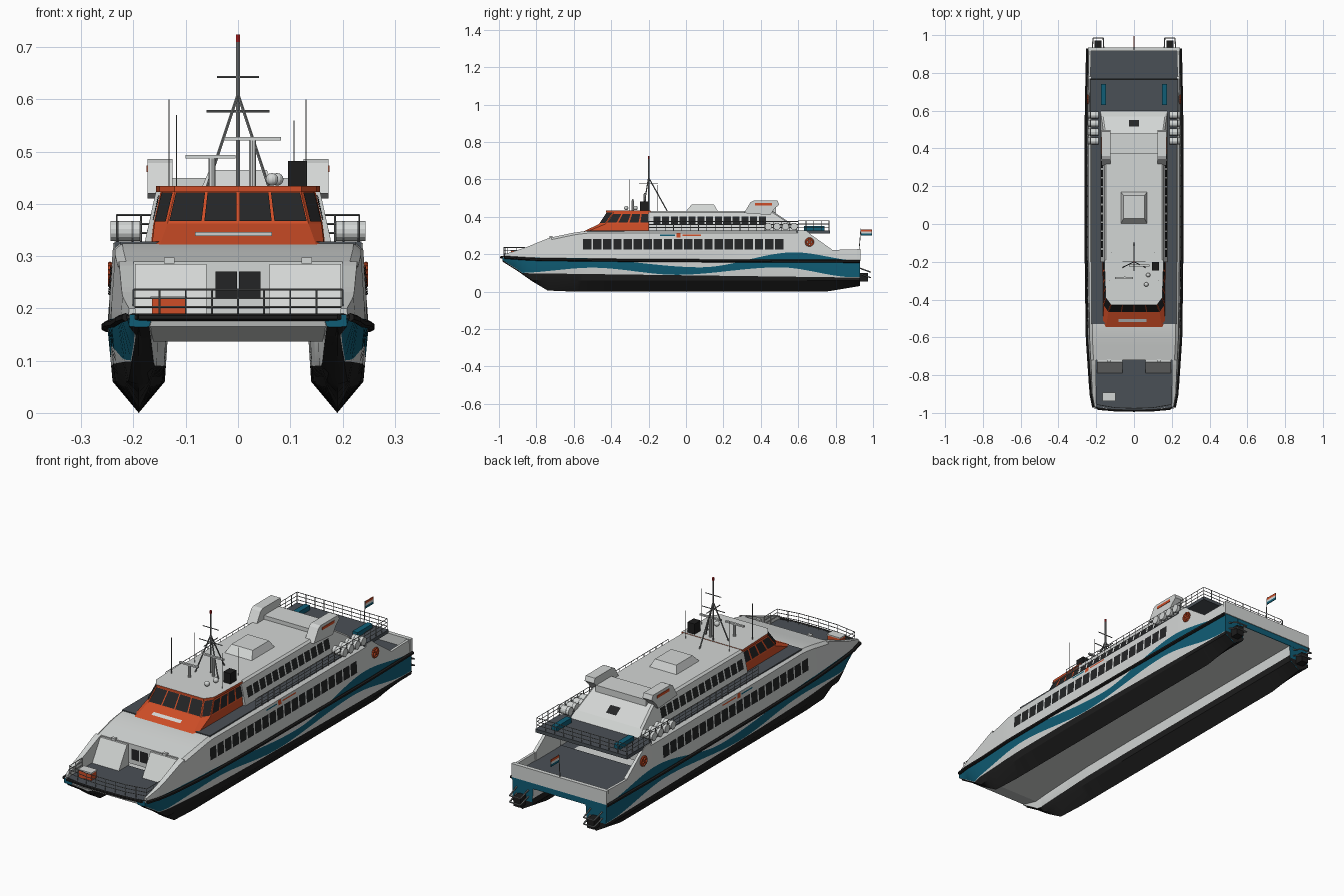
import bpy, bmesh, math
from mathutils import Vector, Matrix

cube = bpy.data.objects.get("Cube")
if cube:
    bpy.data.objects.remove(cube, do_unlink=True)


def colour(name, r, g, b):
    m = bpy.data.materials.new(name)
    m.use_nodes = True
    m.diffuse_color = (r, g, b, 1)
    m.node_tree.nodes["Principled BSDF"].inputs["Base Color"].default_value = (r, g, b, 1)
    return m


WHITE = colour("white paint", .65, .67, .66)
TEAL = colour("teal paint", .005, .11, .18)
ORANGE = colour("orange paint", .62, .075, .02)
BLACK = colour("black rubber", .012, .012, .012)
GLASS = colour("dark glass", .017, .018, .019)
DECK = colour("deck grey", .068, .08, .092)
STEEL = colour("steel grey", .2, .21, .21)
RED = colour("red light", .6, .02, .02)


# ---------- helpers ----------
def make(name, bm, mats, mirror=False, smooth=False, fix=True):
    if fix:
        bmesh.ops.recalc_face_normals(bm, faces=bm.faces)
    me = bpy.data.meshes.new(name)
    bm.to_mesh(me)
    bm.free()
    for m in mats:
        me.materials.append(m)
    if smooth:
        me.shade_smooth()
        me.set_sharp_from_angle(angle=math.radians(25))
    ob = bpy.data.objects.new(name, me)
    bpy.context.scene.collection.objects.link(ob)
    if mirror:
        ob.modifiers.new("mirror", "MIRROR").use_clip = False
    return ob


def loft(name, rings, mats, strips=None, cap=0, **kw):
    """Skin closed rings; strips gives the material slot of each side strip."""
    bm = bmesh.new()
    vs = [[bm.verts.new(p) for p in r] for r in rings]
    n = len(rings[0])
    for a, b in zip(vs, vs[1:]):
        for j in range(n):
            k = (j + 1) % n
            bm.faces.new((a[j], a[k], b[k], b[j])).material_index = strips[j] if strips else 0
    for r in (vs[0], vs[-1]):
        bm.faces.new(r).material_index = cap
    return make(name, bm, mats, **kw)


def prism(name, profile, x0, x1, mat, **kw):
    return loft(name, [[(x, y, z) for y, z in profile] for x in (x0, x1)], [mat], **kw)


def box(name, x, y, z, mat, **kw):
    return prism(name, [(y[0], z[0]), (y[1], z[0]), (y[1], z[1]), (y[0], z[1])], x[0], x[1], mat, **kw)


def bars(name, segs, r, mat, sides=6, **kw):
    bm = bmesh.new()
    for a, b in segs:
        a, b = Vector(a), Vector(b)
        rot = (b - a).to_track_quat("Z", "Y").to_matrix().to_4x4()
        bmesh.ops.create_cone(bm, cap_ends=True, segments=sides, radius1=r, radius2=r,
                              depth=(b - a).length, matrix=Matrix.Translation((a + b) / 2) @ rot)
    return make(name, bm, [mat], **kw)


def path(pts):
    return list(zip(pts, pts[1:]))


def railing(name, pts, height, levels=3, step=.045, **kw):
    segs = []
    for a, b in path([Vector(p) for p in pts]):
        for k in range(1, levels + 1):
            up = Vector((0, 0, height * k / levels))
            segs.append((a + up, b + up))
        n = max(1, round((b - a).length / step))
        for i in range(n + 1):
            p = a.lerp(b, i / n)
            segs.append((p, p + Vector((0, 0, height))))
    return bars(name, segs, .0018, STEEL, sides=4, **kw)


def panes(name, quads, mat, mirror=False):
    """Thin plates laid just outside their wall; corners run anticlockwise."""
    bm = bmesh.new()
    for q in quads:
        q = [Vector(p) for p in q]
        off = (q[1] - q[0]).cross(q[3] - q[0]).normalized() * .003
        bm.faces.new([bm.verts.new(p + off) for p in q])
    return make(name, bm, [mat], mirror=mirror, fix=False)


def cells(quad, n, gap, v0, v1):
    """Split a wall into n window openings between heights v0 and v1."""
    bl, br, tr, tl = [Vector(p) for p in quad]
    at = lambda u, v: bl.lerp(br, u).lerp(tl.lerp(tr, u), v)
    return [[at(u, v) for u, v in (((i + gap) / n, v0), ((i + 1 - gap) / n, v0),
                                   ((i + 1 - gap) / n, v1), ((i + gap) / n, v1))] for i in range(n)]


def graph(table, y, ease=False):
    if y <= table[0][0]:
        return table[0][1]
    for (a, p), (b, q) in path(table):
        if y <= b:
            t = (y - a) / (b - a)
            return p + (q - p) * (t * t * (3 - 2 * t) if ease else t)
    return table[-1][1]


def span(a, b, n):
    return [a + (b - a) * i / n for i in range(n + 1)]


def sym(half):
    return half + [(-p[0],) + tuple(p[1:]) for p in reversed(half)]


# ---------- hull lines ----------
KEEL = [(-.98, .16), (-.9, .11), (-.83, .06), (-.74, .006), (-.6, 0), (.75, 0), (.93, .03)]
BEAM = [(-1, .205), (-.9, .225), (-.6, .245), (-.2, .25), (.6, .25), (.93, .243)]
FULL = [(-.98, 0), (-.8, .45), (-.5, .9), (-.2, 1)]
TOP = [(-1, .187), (-.85, .195), (-.5, .205), (0, .215), (.93, .225)]
BOOT = [(-.98, .1), (.93, .075)]
WAVE_LOW = [(-.9, .1), (-.5, .128), (-.05, .09), (.5, .13), (.9, .077)]
WAVE_HIGH = [(-.95, .182), (-.6, .18), (.08, .13), (.58, .21), (.93, .165)]
RAIL = [(-1, .185), (-.8, .172), (-.2, .166), (.93, .162)]
ROOF = [(-.97, .2), (-.86, .235), (-.73, .288), (-.6, .315), (-.53, .325), (.64, .325), (.78, .225)]


def chine(y):
    return max(.06, graph(KEEL, y) + .004)


def side_x(y, z):
    beam, zc = graph(BEAM, y), chine(y)
    if z > .165:
        return beam - (z - .165) * .07
    t = max(0, min(1, (z - zc) / max(.165 - zc, .01)))
    low = .19 + .05 * graph(FULL, y)
    return low + (beam - low) * t


def hull_ring(y):
    f, zk, zc, top = graph(FULL, y), graph(KEEL, y), chine(y), graph(TOP, y)
    pts, z = [(.19, y, zk), (.19 + .05 * f, y, zc)], zc
    for row in (graph(BOOT, y), graph(WAVE_LOW, y, True), graph(WAVE_HIGH, y, True), top):
        z = min(max(row, z + .002), top)
        pts.append((side_x(y, z), y, z))
    lip = side_x(y, top) - .012
    wet, boot = max(.137, zk + .006), max(.09, zc + .001)
    inner = .17 - .035 * f
    return pts + [(lip, y, top), (lip, y, .18), (.165, y, .18), (inner, y, wet),
                  (inner + .003 * f, y, boot), (.19 - .05 * f, y, zc)]


loft("twin_hull", [hull_ring(y) for y in span(-.98, .93, 72)], [BLACK, WHITE, TEAL, DECK],
     strips=[0, 0, 1, 2, 1, 1, 1, 3, 1, 1, 0, 0], cap=2, mirror=True, smooth=True)
bars("rub_rail", path([(side_x(y, .166) + .004, y, graph(RAIL, y)) for y in span(-.97, .93, 30)]),
     .008, BLACK, mirror=True)
bars("bow_fender", path([(.21, -.965, .183), (.19, -.978, .183), (.1, -.986, .183), (0, -.988, .183)]),
     .007, BLACK, mirror=True)

# Bridge deck between the hulls, with foredeck and aft deck surfaces
prism("bridge_deck", [(-.98, .18), (-.975, .165), (-.88, .137), (.928, .137), (.928, .18)], -.17, .17, WHITE)
loft("foredeck", [sym([(.205, -.72, z), (.203, -.965, z), (.1, -.983, z)]) for z in (.18, .186)], [DECK])
box("aft_deck", (-.23, .23), (.59, .92), (.18, .186), DECK)
box("transom_panel", (-.17, .17), (.925, .931), (.137, .17), TEAL)
box("transom_bulwark", (-.244, .244), (.915, .934), (.165, .228), WHITE)
panes("transom_boot", [[(.24, .93, .06), (.19, .93, .03), (.14, .93, .06), (.139, .93, .075),
                        (.241, .93, .075)]], BLACK, mirror=True)


# ---------- main cabin ----------
def house_ring(y):
    base, r = graph(TOP, y), graph(ROOF, y)
    return sym([(side_x(y, base), y, base), (side_x(y, r - .012), y, r - .012), (side_x(y, r) - .014, y, r)])


def wing_ring(y, inner):
    base, r = graph(TOP, y), graph(ROOF, y)
    x = min(inner, side_x(y, r) - .012)
    return [(side_x(y, base), y, base), (side_x(y, r), y, r), (x, y, r), (x, y, .182)]


loft("main_cabin", [house_ring(y) for y in span(-.72, .6, 33)], [WHITE], smooth=True)
loft("bow_wing", [wing_ring(y, .2) for y in span(-.97, -.72, 10)], [WHITE], mirror=True)
loft("stern_wing", [wing_ring(y, .226) for y in span(.6, .78, 9)], [WHITE], mirror=True)
prism("alcove_ramp", [(-.715, .285), (-.73, .285), (-.79, .187), (-.715, .187)], .06, .197, WHITE, mirror=True)
panes("alcove_door_glass", cells([(-.045, -.72, .2), (.045, -.72, .2), (.045, -.72, .28),
                                  (-.045, -.72, .28)], 2, .05, .25, .88), GLASS)


def on_side(y0, y1, z0, z1):
    return [(side_x(y, z), y, z) for y, z in ((y0, z0), (y1, z0), (y1, z1), (y0, z1))]


panes("cabin_windows", [on_side(y + .004, y + .049, .225, .28) for y in span(-.555, .472, 19)], GLASS, True)
panes("teal_stripe", [on_side(-.14, -.06, .298, .304)], TEAL, True)
panes("orange_stripe", [on_side(-.02, .08, .298, .304), on_side(-.052, -.03, .29, .312)], ORANGE, True)

# Upper side decks and aft balcony
box("side_deck", (-.226, .226), (-.53, .6), (.322, .328), DECK)
box("balcony", (-.236, .236), (.59, .77), (.312, .328), DECK)
box("bench", (.147, .174), (.63, .74), (.328, .35), TEAL, mirror=True)
railing("side_rail", [(.232, -.2, .327), (.232, .6, .327)], .048, mirror=True)
railing("balcony_rail", [(.232, .6, .327), (.232, .765, .327), (0, .765, .327)], .052, mirror=True)
railing("bow_rail", [(.2, -.86, .186), (.2, -.955, .186), (.1, -.972, .186), (0, -.975, .186)], .05, mirror=True)
bars("life_raft", [((.188, y, .348), (.244, y, .348)) for y in span(.44, .578, 3)], .019, WHITE,
     sides=14, mirror=True, smooth=True)
bars("raft_straps", [((x, y, .348), (x + .004, y, .348)) for y in span(.44, .578, 3) for x in (.2, .228)],
     .0197, STEEL, sides=14, mirror=True)
buoy = [(side_x(.66, .265) + .003, .66 + .02 * math.cos(a), .265 + .02 * math.sin(a))
        for a in span(0, math.tau, 16)]
bars("lifebuoy", path(buoy) + [(buoy[2], buoy[10]), (buoy[6], buoy[14])], .005, ORANGE, mirror=True)


# ---------- upper cabin ----------
def upper_x(z):
    return .18 - (z - .32) * .22


def upper_ring(y, r):
    e = min(.008, (r - .32) / 2)
    return sym([(.18, y, .32), (upper_x(r - e), y, r - e), (upper_x(r) - e, y, r)])


loft("upper_cabin", [upper_ring(y, r) for y, r in ((-.2, .432), (.46, .432), (.57, .36), (.6, .325))], [WHITE])
panes("upper_windows", [[(upper_x(z), y + dy, z) for dy, z in ((0, .355), (.038, .355), (.038, .4), (0, .4))]
                        for y in span(-.175, .39, 12)], GLASS, True)
panes("aft_hatch", [[(-.026, .515, .397), (.026, .515, .397), (.026, .55, .374), (-.026, .55, .374)]], GLASS)
loft("roof_hatch", [sym([(x, a, z), (x, b, z)]) for x, a, b, z in ((.07, 0, .17, .43), (.055, .03, .15, .465))],
     [WHITE])
prism("funnel", [(.31, .42), (.345, .478), (.36, .486), (.49, .486), (.498, .465), (.47, .44), (.45, .41)],
      .125, .173, WHITE, mirror=True)
box("funnel_stripe", (.17, .175), (.37, .46), (.461, .473), ORANGE, mirror=True)
box("funnel_beam", (-.13, .13), (.37, .48), (.42, .45), WHITE)

# ---------- wheelhouse ----------
LEVELS = [[(.15, -.55, .32), (.165, -.53, .32), (.167, -.19, .32)],
          [(.135, -.465, .362), (.16, -.43, .362), (.162, -.19, .362)],
          [(.12, -.423, .425), (.145, -.385, .425), (.148, -.19, .425)]]
loft("wheelhouse", [sym(r) for r in LEVELS], [ORANGE])
loft("wheelhouse_roof", [sym([(.122, -.428, z), (.15, -.39, z), (.157, -.19, z)]) for z in (.423, .434)],
     [ORANGE, WHITE], cap=1)
(a, b, c), (d, e, f) = LEVELS[1:]
flip = lambda p: (-p[0], p[1], p[2])
panes("windscreen", cells([flip(a), a, d, flip(d)], 4, .04, .05, .93), GLASS)
panes("wheelhouse_side_windows", cells([a, b, e, d], 1, .08, .05, .93) + cells([b, c, f, e], 4, .08, .1, .85),
      GLASS, True)
panes("name_plate", [[(-.082, -.517, .336), (.065, -.517, .336), (.065, -.502, .344), (-.082, -.502, .344)]], WHITE)

# ---------- mast and roof fittings ----------
Y = -.2
bars("mast_pole", [((0, Y, .43), (0, Y, .712))], .004, STEEL)
bars("mast_legs", [((0, Y, .61), p) for p in ((.06, Y - .03, .43), (-.06, Y - .03, .43), (0, -.1, .43))], .003, STEEL)
bars("mast_spars", [((-.04, Y, .643), (.04, Y, .643)), ((-.06, Y, .577), (.06, Y, .577)),
                    ((0, Y - .05, .577), (0, Y + .05, .577))], .0022, STEEL)
bars("mast_light", [((0, Y, .71), (0, Y, .724))], .0045, RED)
box("radar_scanner", (-.027, .082), (-.225, -.215), (.521, .528), WHITE)
box("lower_scanner", (-.1, -.005), (-.29, -.28), (.487, .494), WHITE)
bars("scanner_posts", [((.028, -.22, .43), (.028, -.22, .521)), ((-.05, -.285, .43), (-.05, -.285, .487))],
     .007, WHITE, sides=10)
bars("whip_aerials", [((x, y, .43), (x, y, z)) for x, y, z in
                      ((-.132, -.3, .6), (.13, -.3, .6), (-.118, -.15, .57), (.107, -.15, .56))], .0012, STEEL)
box("exhaust_box", (.096, .132), (-.245, -.2), (.432, .482), BLACK)
bm = bmesh.new()
for x, y in ((.065, -.32), (.075, -.27)):
    bmesh.ops.create_uvsphere(bm, u_segments=12, v_segments=8, radius=.012,
                              matrix=Matrix.Translation((x, y, .447)))
make("satellite_domes", bm, [WHITE], smooth=True)

# ---------- bow and stern fittings ----------
box("bow_locker", (-.165, -.1), (-.935, -.895), (.186, .218), ORANGE)
box("locker_lid", (-.167, -.098), (-.937, -.893), (.218, .223), WHITE)
box("deck_lamp", (.122, .142), (-.73, -.715), (.286, .297), WHITE, mirror=True)
box("water_jet", (.172, .208), (.92, .972), (.055, .1), BLACK, mirror=True)
bars("jet_guard", [s for z in (.075, .105) for s in path([(.16, .93, z + .02), (.163, .985, z),
                                                        (.217, .985, z), (.22, .93, z + .02)])],
     .0035, STEEL, mirror=True)
bars("flag_pole", [((0, .925, .22), (0, .935, .337))], .002, STEEL)
for i, (word, mat) in enumerate((("lower", TEAL), ("middle", WHITE), ("upper", ORANGE))):
    box(word + "_flag_band", (-.0015, .0015), (.935, .995), (.3 + i * .011, .311 + i * .011), mat)
